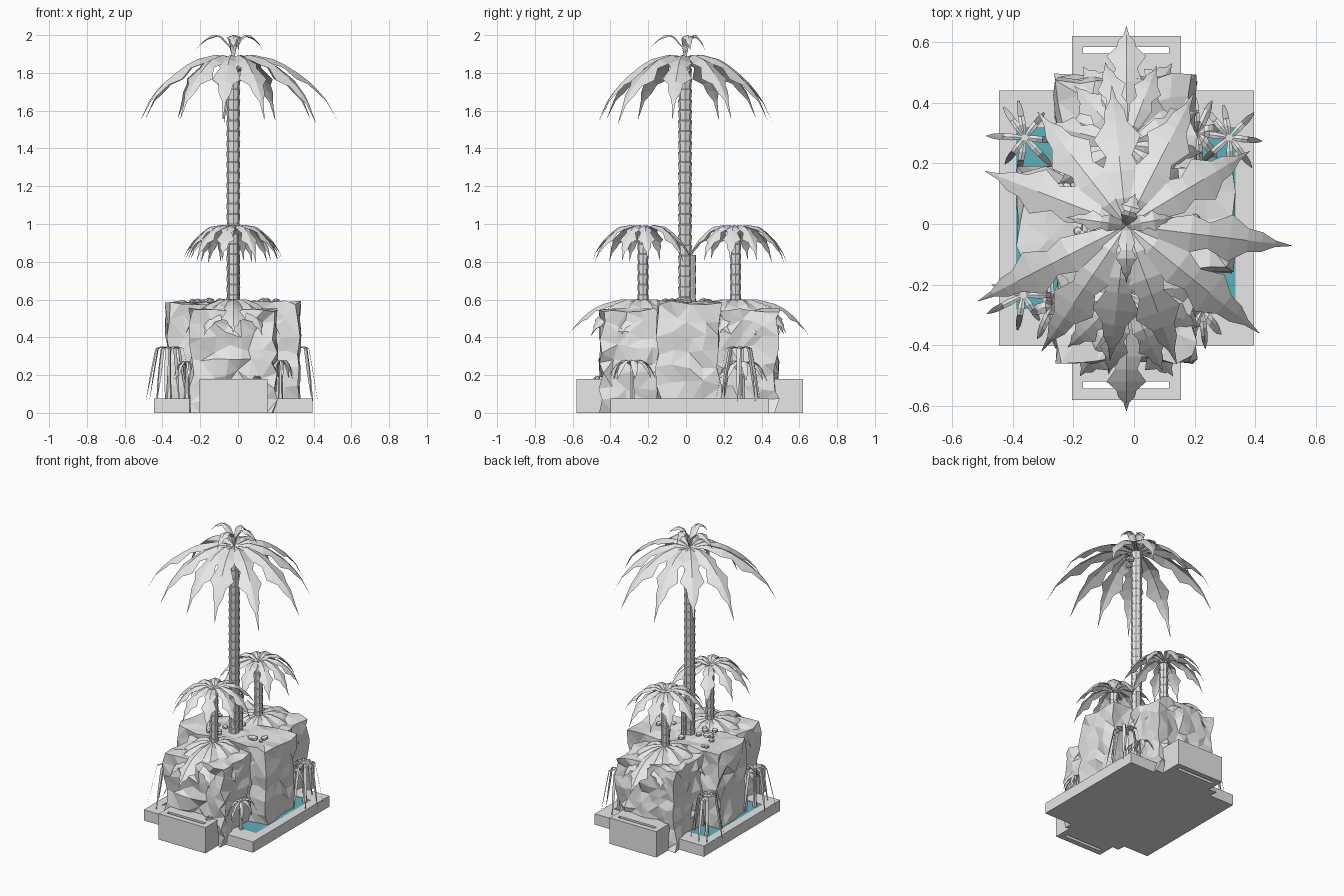
import bpy, bmesh, math, random
from mathutils import Vector

if "Cube" in bpy.data.objects:
    bpy.data.objects.remove(bpy.data.objects["Cube"])

random.seed(7)
CX = -0.025


def material(name, col):
    m = bpy.data.materials.new(name)
    m.diffuse_color = (*col, 1)
    m.use_nodes = True
    m.node_tree.nodes["Principled BSDF"].inputs["Base Color"].default_value = m.diffuse_color
    return m


GREY = material("pale grey", (0.8, 0.8, 0.8))
TEAL = material("water teal", (0.11, 0.44, 0.51))


def finish(bm, name, mat=GREY, normals=True):
    if normals:
        bmesh.ops.recalc_face_normals(bm, faces=bm.faces)
    me = bpy.data.meshes.new(name)
    bm.to_mesh(me)
    bm.free()
    me.materials.append(mat)
    ob = bpy.data.objects.new(name, me)
    bpy.context.collection.objects.link(ob)
    return ob


def rect_loft(name, rings, closed=False):
    """Skin stacked rectangles (x0, x1, y0, y1, z)."""
    bm = bmesh.new()
    loops = [[bm.verts.new(p) for p in ((a, c, z), (b, c, z), (b, d, z), (a, d, z))]
             for a, b, c, d, z in rings]
    pairs = list(zip(loops, loops[1:]))
    if closed:
        pairs.append((loops[-1], loops[0]))
    for lo, hi in pairs:
        for i in range(4):
            j = (i + 1) % 4
            bm.faces.new((lo[i], lo[j], hi[j], hi[i]))
    if not closed:
        bm.faces.new(loops[0])
        bm.faces.new(loops[-1])
    return finish(bm, name)


def lathe(name, profile, loc, sides=8):
    """Turn a (radius, z) profile around a vertical axis."""
    bm = bmesh.new()
    loops = [[bm.verts.new((loc[0] + r * math.cos(2 * math.pi * i / sides),
                            loc[1] + r * math.sin(2 * math.pi * i / sides), z))
              for i in range(sides)] for r, z in profile]
    for lo, hi in zip(loops, loops[1:]):
        for i in range(sides):
            j = (i + 1) % sides
            bm.faces.new((lo[i], lo[j], hi[j], hi[i]))
    bm.faces.new(loops[0])
    bm.faces.new(loops[-1])
    return finish(bm, name)


def trunk(name, loc, r, z0, z1, step=0.055):
    n = max(2, round((z1 - z0) / step))
    prof = []
    for k in range(n):
        a, b = z0 + (z1 - z0) * k / n, z0 + (z1 - z0) * (k + 1) / n
        prof += [(r * 0.87, a), (r, b - 0.004)]
    lathe(name, prof, loc)


def rock(name, x0, x1, y0, y1, z0, z1, cell=0.065, rough=0.018):
    """Chiselled block: gridded box with jittered points."""
    bm = bmesh.new()
    bmesh.ops.create_cube(bm, size=1)
    size = (x1 - x0, y1 - y0, z1 - z0)
    for v in bm.verts:
        v.co = Vector((x0 + (v.co.x + .5) * size[0], y0 + (v.co.y + .5) * size[1],
                       z0 + (v.co.z + .5) * size[2]))
    for axis, lo in enumerate((x0, y0, z0)):
        n = max(2, round(size[axis] / cell))
        for k in range(1, n):
            co, no = Vector((0, 0, 0)), Vector((0, 0, 0))
            co[axis], no[axis] = lo + size[axis] * k / n, 1
            bmesh.ops.bisect_plane(bm, geom=bm.verts[:] + bm.edges[:] + bm.faces[:],
                                   plane_co=co, plane_no=no)
    for v in bm.verts:
        top = v.co.z > z1 - 0.001
        v.co.x += random.uniform(-rough, rough)
        v.co.y += random.uniform(-rough, rough)
        if v.co.z > z0 + 0.001:
            v.co.z += random.uniform(-rough, rough) * (0.7 if top else 1.3)
    bmesh.ops.triangulate(bm, faces=bm.faces)
    finish(bm, name)


# Jagged leaf outline: position along leaf, relative half width
LEAF = ((0, .12), (.18, .45), (.36, .8), (.46, .55), (.58, 1), (.68, .5),
        (.77, .42), (.86, .14), (1, .01))
BLADE = ((0, .5), (.25, 1), (.4, .9), (.6, .9), (.8, .7), (1, .05))


def sample(path, t):
    f = t * (len(path) - 1)
    i = min(int(f), len(path) - 2)
    u = f - i
    return [path[i][k] * (1 - u) + path[i + 1][k] * u for k in (0, 1)]


def crown(name, loc, leaves, path, width, outline=LEAF, stretch=(1, 1), fold=.4):
    """Ring of folded leaves; leaves = (degrees, reach scale)."""
    bm = bmesh.new()
    for deg, s in leaves:
        a = math.radians(deg)
        out, side = Vector((math.cos(a), math.sin(a), 0)), Vector((-math.sin(a), math.cos(a), 0))
        drop = random.uniform(.93, 1.05)
        rows = []
        for t, w in outline:
            r, z = sample(path, t)
            mid = out * r * s + Vector((0, 0, z * (drop if z < 0 else 1)))
            h = w * width
            row = [mid - side * h - Vector((0, 0, h * fold)), mid,
                   mid + side * h - Vector((0, 0, h * fold))]
            rows.append([bm.verts.new((loc[0] + p.x * stretch[0], loc[1] + p.y * stretch[1],
                                       loc[2] + p.z)) for p in row])
        for p, q in zip(rows, rows[1:]):
            for k in (0, 1):
                bm.faces.new((p[k], p[k + 1], q[k + 1], q[k]))
    return finish(bm, name, normals=False)


# Base tray with shallow pool
POOL = (-0.39, 0.335, -0.28, 0.32)
SLAB = (-0.445, 0.395, -0.40, 0.44)
rect_loft("base_tray", [(*SLAB, 0), (*SLAB, .075), (*POOL, .075), (*POOL, .066)])
rect_loft("pool_water", [(*POOL, .067), (*POOL, .072)]).data.materials[0] = TEAL

# Slotted end boxes
for name, y0, y1, s0, s1 in (("front_box", -.58, -.40, -.542, -.52),
                             ("back_box", .44, .62, .562, .584)):
    o, s = (-.205, .155, y0, y1), (-.168, .116, s0, s1)
    rect_loft(name, [(*o, 0), (*o, .18), (*s, .18), (*s, 0)], closed=True)

# Cross-shaped rocks
rock("front_rock", -.245, .195, -.445, -.10, .0, .545)
rock("back_rock", -.25, .195, .10, .48, .0, .545)
rock("middle_rock", -.37, .32, -.145, .175, .07, .585, cell=.08)

# Loose stones on the rock tops
bm = bmesh.new()
for k in range(16):
    ret = bmesh.ops.create_icosphere(bm, subdivisions=1, radius=random.uniform(.012, .028))
    spot = Vector((random.uniform(-.27, .22), random.uniform(-.12, .15), .592))
    for v in ret["verts"]:
        v.co.z *= .7
        v.co += spot
finish(bm, "loose_stones")

# Tall palm
trunk("tall_trunk", (CX, -.005), .037, .56, 1.88)
trunk("stub_trunk", (CX + .02, .037), .016, .55, .84)
BIG = ((0, -.01), (.09, .012), (.18, -.005), (.27, -.055), (.36, -.13), (.44, -.22), (.5, -.345))
crown("tall_fronds", (CX, -.005, 1.885),
      [(-7, 1.1), (-39, 1.13), (-70, .97), (-97, .9), (-124, 1), (207, 1.1), (159, 1.0),
       (128, .95), (96, .93), (63, .98), (31, .95)], BIG, .078)
TUFT = ((0, -.02), (.02, .06), (.07, .112), (.12, .108), (.17, .07), (.2, .03))
crown("top_tuft", (CX, -.005, 1.89), [(-90, .95), (10, .8), (75, .55), (172, 1)], TUFT, .035)

# Fruit under the tall crown
bm = bmesh.new()
for dx, dy, z in ((.04, -.03, 1.83), (.035, -.04, 1.79), (.05, .005, 1.81)):
    ret = bmesh.ops.create_icosphere(bm, subdivisions=1, radius=.021)
    for v in ret["verts"]:
        v.co += Vector((CX + dx, dy, z))
finish(bm, "fruit")

# Two lower palms and the leafy bushes at their feet
MID = ((0, -.02), (.06, .01), (.12, .005), (.17, -.03), (.215, -.075), (.25, -.125), (.275, -.185))
BUSH = ((0, .02), (.09, .02), (.17, .0), (.235, -.035), (.28, -.08), (.315, -.125), (.345, -.17))
for side, y in (("front", -.228), ("back", .262)):
    trunk(side + "_trunk", (CX, y), .03, .52, .95)
    off = 10 if y < 0 else 28
    crown(side + "_fronds", (CX, y, .985),
          [(off + k * 36 + random.uniform(-6, 6), random.uniform(.9, 1.04)) for k in range(10)],
          MID, .048)
    end = -90 if y < 0 else 90
    crown(side + "_bush", (CX, y - .01 if y < 0 else y + .01, .582),
          [(end + k * 36, 1.1 if k == 0 else random.uniform(.88, .98)) for k in range(10)],
          BUSH, .082, stretch=(.8, 1))

# Reedy corner plants standing in the pool
REED = ((0, .0), (.035, .012), (.07, .0), (.09, -.1), (.105, -.18), (.125, -.29))
for name, x, y, n in (("back_left_reeds", -.36, .285, 8), ("front_left_reeds", -.365, -.235, 7),
                      ("back_right_reeds", .315, .285, 8)):
    lathe(name + "_stem", [(.016, .066), (.009, .2), (.012, .345)], (x, y), 6)
    crown(name, (x, y, .343),
          [(k * 360 / n + random.uniform(-12, 12), random.uniform(.8, 1.1)) for k in range(n)],
          REED, .011, BLADE)

# Small drooping plants beside the rocks
FERN = ((0, .0), (.04, .025), (.08, .02), (.11, -.015), (.14, -.075))
for name, x, y, z in (("right_fern", .225, -.285, .255), ("front_fern", .10, -.455, .17),
                      ("left_fern", -.27, -.27, .25), ("back_fern", .21, .30, .25)):
    lathe(name + "_stem", [(.014, .066), (.01, z)], (x, y), 6)
    s = .45 if name == "front_fern" else 1
    crown(name, (x, y, z), [(k * 45 + 8, s * random.uniform(.85, 1.05)) for k in range(8)],
          FERN, .02 * s, BLADE, stretch=(.6, 1))
